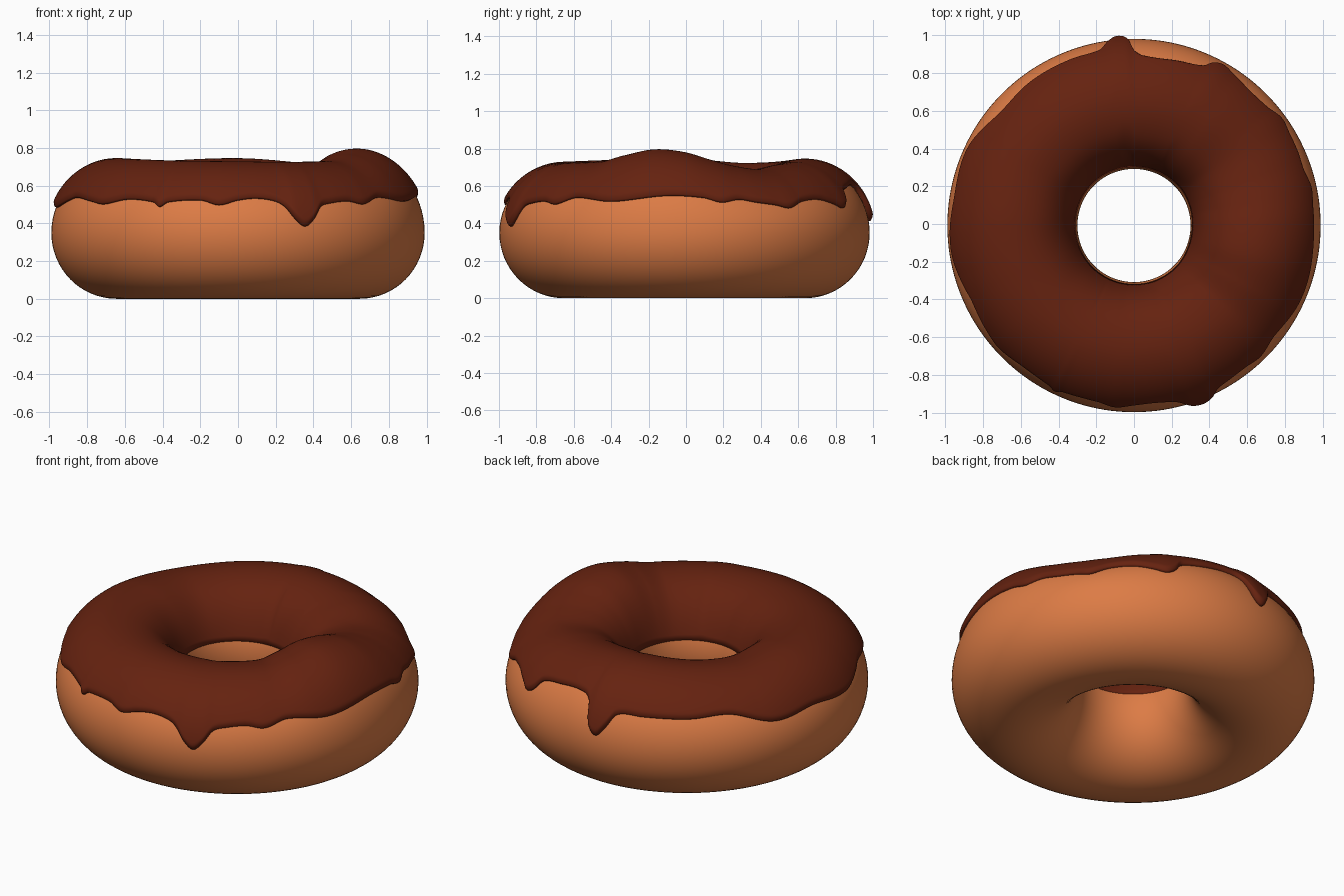
import bpy, bmesh, math

if "Cube" in bpy.data.objects:
    bpy.data.objects.remove(bpy.data.objects["Cube"])

MAJOR, TUBE, MID, CY = 0.645, 0.345, 0.35, -0.008

# lower edge of the icing: (angle, height)
RIM = [(6, .53), (12, .505), (18, .52), (24, .505), (31, .49), (36, .475), (42, .51),
       (50, .52), (57, .495), (61, .475), (64, .5), (66.5, .555), (75, .585), (85, .595),
       (90, .56), (92, .45), (95, .405), (98, .46), (101, .53), (110, .537), (126, .537),
       (140, .547), (155, .48), (171, .5), (183, .48), (190, .48), (200, .515), (205, .53),
       (215, .51), (222, .495), (232, .52), (242, .505), (244.5, .48), (247, .505),
       (258, .515), (264, .49), (270, .515), (276, .525), (282, .51), (285, .48),
       (288, .415), (291, .377), (294, .415), (297, .48), (301, .5), (308, .51),
       (314, .495), (322, .53), (336, .51), (354, .54)]
# crest of the icing: (angle, height)
CREST = [(0, .78), (12, .74), (22, .71), (36, .69), (55, .715), (90, .745), (150, .722),
         (180, .745), (250, .73), (318, .73), (332, .765), (346, .795)]


def smooth_lookup(table, a):
    """Periodic cubic interpolation over angle."""
    n = len(table)
    def key(i):
        return table[i % n][0] + 360 * (i // n), table[i % n][1]
    a %= 360
    i = -1
    while key(i + 1)[0] <= a:
        i += 1
    p = [key(i + k) for k in (-1, 0, 1, 2)]
    h = p[2][0] - p[1][0]
    t = (a - p[1][0]) / h
    m0 = (p[2][1] - p[0][1]) / (p[2][0] - p[0][0]) * h
    m1 = (p[3][1] - p[1][1]) / (p[3][0] - p[1][0]) * h
    return ((2*t**3 - 3*t**2 + 1) * p[1][1] + (t**3 - 2*t**2 + t) * m0
            + (3*t**2 - 2*t**3) * p[2][1] + (t**3 - t**2) * m1)


THICK = 0.032


def section_point(a, phi, off=0.0):
    """Radius and height on the dough section, pushed out by off."""
    h = smooth_lookup(CREST, a) - THICK - MID if math.sin(phi) > 0 else MID
    c, s = math.cos(phi), math.sin(phi)
    return MAJOR + (TUBE + off) * c, MID + (h + off) * s


def dough_section(a):
    return [section_point(a, 2 * math.pi * k / 64) for k in range(64)]


def icing_section(a):
    h = smooth_lookup(CREST, a) - THICK - MID
    rim_z = smooth_lookup(RIM, a)
    start = math.asin(min(0.95, (rim_z + 0.006 - MID) / h))
    end = math.pi - math.asin(0.09 / h)
    drip = 0.009 * max(0, min(1, (0.5 - rim_z) / 0.08))
    pts = []
    n = 40
    for k in range(n + 1):
        u = (k / n) ** 1.5
        phi = start + (end - start) * u
        edge = math.sqrt(min(1, 0.12 + u / 0.03))          # rounded lip
        t = (0.022 + drip + (THICK - 0.022 - drip) * min(1, u / 0.4)) * edge
        v = max(0, min(1, (1 - u) / 0.4))                   # thins into the hole
        t *= v * v * (3 - 2 * v)
        pts.append(section_point(a, phi, t + 0.001))
    for k in range(9):
        phi = end + (start - end) * k / 8
        pts.append(section_point(a, phi, -0.008))
    return pts


def sweep(name, section, steps, color):
    bm = bmesh.new()
    rings = []
    for i in range(steps):
        a = 360 * i / steps
        ca, sa = math.cos(math.radians(a)), math.sin(math.radians(a))
        rings.append([bm.verts.new((r * ca, r * sa + CY, z)) for r, z in section(a)])
    for i in range(steps):
        p, q = rings[i], rings[(i + 1) % steps]
        for j in range(len(p)):
            k = (j + 1) % len(p)
            bm.faces.new((p[j], q[j], q[k], p[k]))
    bmesh.ops.recalc_face_normals(bm, faces=bm.faces)
    for f in bm.faces:
        f.smooth = True
    me = bpy.data.meshes.new(name)
    bm.to_mesh(me)
    bm.free()
    ob = bpy.data.objects.new(name, me)
    bpy.context.collection.objects.link(ob)
    mat = bpy.data.materials.new(name + "_color")
    mat.diffuse_color = color
    mat.use_nodes = True
    mat.node_tree.nodes["Principled BSDF"].inputs["Base Color"].default_value = mat.diffuse_color
    me.materials.append(mat)
    return ob


# dough ring and its chocolate icing
sweep("dough", dough_section, 160, (0.72, 0.2, 0.06, 1))
sweep("icing", icing_section, 480, (0.13, 0.016, 0.005, 1))
